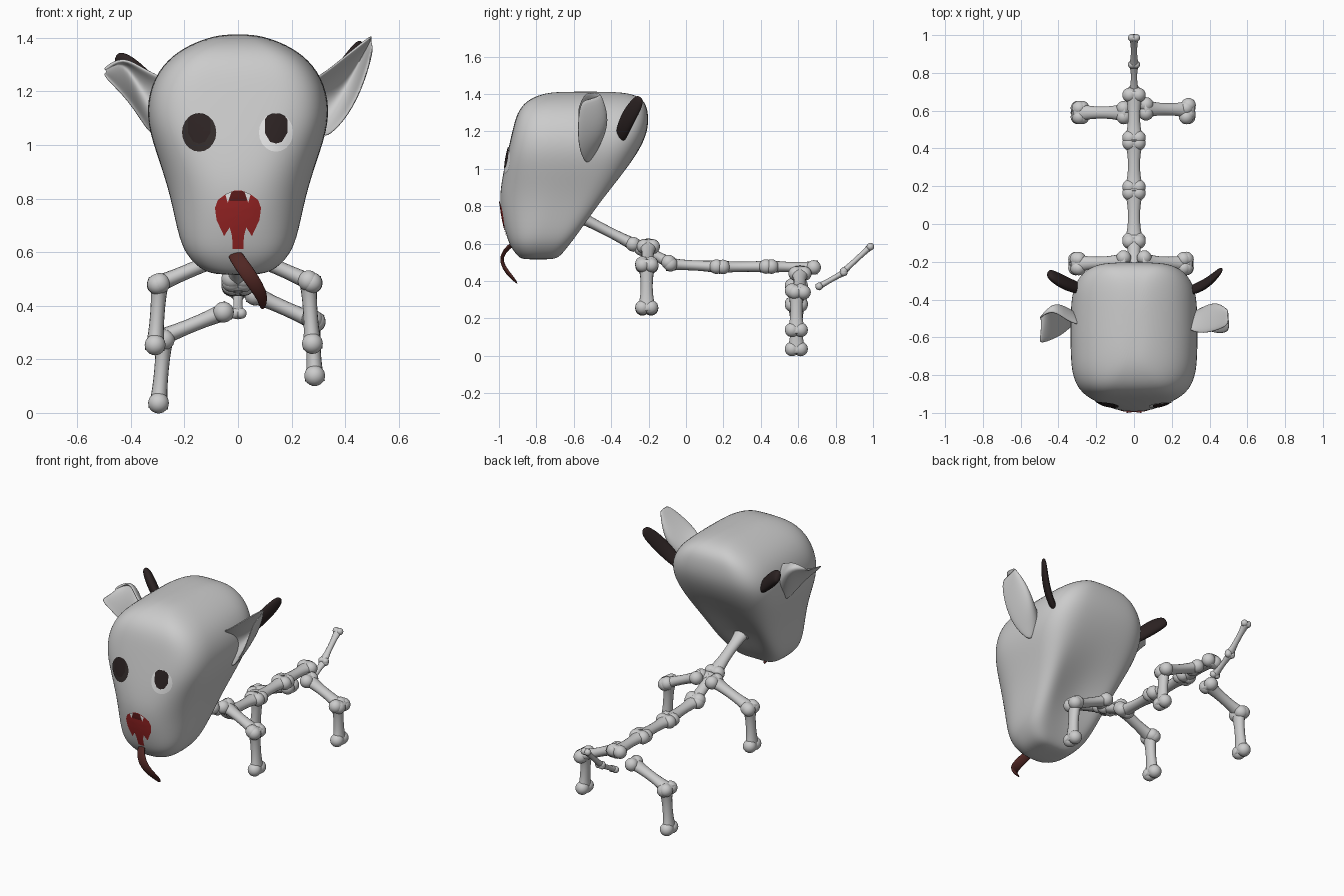
import bpy, bmesh, math
from mathutils import Vector
from mathutils.bvhtree import BVHTree

cube = bpy.data.objects.get("Cube")
if cube:
    bpy.data.objects.remove(cube, do_unlink=True)


def material(name, r, g, b):
    m = bpy.data.materials.new(name)
    m.use_nodes = True
    m.diffuse_color = (r, g, b, 1)
    node = next(n for n in m.node_tree.nodes if n.type == 'BSDF_PRINCIPLED')
    node.inputs["Base Color"].default_value = (r, g, b, 1)
    return m


bone_grey = material("bone grey", .6, .6, .6)
eye_white = material("eye white", .8, .8, .8)
socket_brown = material("socket brown", .033, .025, .024)
dark_brown = material("dark brown", .026, .017, .017)
mouth_red = material("mouth red", .32, .018, .018)
throat_red = material("throat red", .11, .01, .01)
tongue_brown = material("tongue brown", .08, .02, .017)


def finish(name, bm, mat, subdivide=0, thickness=0):
    bmesh.ops.recalc_face_normals(bm, faces=bm.faces)
    mesh = bpy.data.meshes.new(name)
    bm.to_mesh(mesh)
    bm.free()
    mesh.materials.append(mat)
    mesh.shade_smooth()
    ob = bpy.data.objects.new(name, mesh)
    bpy.context.collection.objects.link(ob)
    if thickness:
        solid = ob.modifiers.new("Thickness", 'SOLIDIFY')
        solid.thickness = thickness
        solid.offset = 0
    if subdivide:
        ob.modifiers.new("Smooth", 'SUBSURF').levels = subdivide
        ob.modifiers["Smooth"].render_levels = subdivide
    return ob


def loft(bm, rings, closed=True, caps=True):
    rows = [[bm.verts.new(p) for p in ring] for ring in rings]
    n = len(rows[0])
    for low, high in zip(rows, rows[1:]):
        for i in range(n if closed else n - 1):
            j = (i + 1) % n
            bm.faces.new((low[i], low[j], high[j], high[i]))
    if closed:
        bm.faces.new(rows[0][::-1])
        if caps:
            bm.faces.new(rows[-1])


def tube(bm, path, widths, depths, side, sides=12):
    """Elliptic tube along a path; widths run along the side direction."""
    path = [Vector(p) for p in path]
    rings = []
    for i, p in enumerate(path):
        along = (path[min(i + 1, len(path) - 1)] - path[max(i - 1, 0)]).normalized()
        u = Vector(side)
        u = (u - along * u.dot(along)).normalized()
        v = along.cross(u)
        angles = [math.tau * k / sides for k in range(sides)]
        rings.append([p + u * widths[i] * math.cos(a) + v * depths[i] * math.sin(a)
                      for a in angles])
    loft(bm, rings)


def power(value, n):
    return math.copysign(abs(value) ** (2 / n), value)


# Head: rounded box slices (height, half width, front, back, front squareness)
slices = [(.515, .07, -.87, -.71, 2.5), (.528, .13, -.895, -.67, 2.6),
          (.575, .182, -.935, -.625, 2.6), (.64, .22, -.962, -.56, 2.5),
          (.81, .252, -1.003, -.415, 2.2), (.95, .298, -.985, -.32, 2.7),
          (1.08, .342, -.957, -.252, 3.5), (1.2, .336, -.93, -.2, 4),
          (1.3, .285, -.905, -.2, 4), (1.365, .203, -.855, -.22, 4),
          (1.402, .11, -.77, -.28, 3.5), (1.413, .045, -.68, -.4, 3)]
rings = []
for z, hx, front, back, squareness in slices:
    ring = []
    hollow = .095 * math.exp(-((z - .8) / .17) ** 2)
    for k in range(32):
        a = math.tau * k / 32
        n = 4 if math.sin(a) > 0 else squareness
        x, y = power(math.cos(a), n), power(math.sin(a), n)
        # The back of the skull is hollow between its corner ridges
        dent = hollow * (1 - x * x) ** 1.6 if y > 0 else 0
        ring.append((hx * x, (front + back) / 2 + (back - front) / 2 * y - dent, z))
    rings.append(ring)
bm = bmesh.new()
loft(bm, rings)
head = finish("head", bm, bone_grey, 2)
bpy.context.view_layer.update()
surface = BVHTree.FromObject(head, bpy.context.evaluated_depsgraph_get())


def plate(name, outline, center, mat, lift):
    """Thin patch laid over the front of the head."""
    edge = []
    for p, q in zip(outline, outline[1:] + outline[:1]):
        edge += [Vector(p).lerp(Vector(q), t / 3) for t in range(3)]
    center = Vector(center)
    rings = []
    for s in (.05, .2, .4, .6, .8, 1):
        ring = []
        for p in edge:
            x, z = center.lerp(p, s)
            hit = surface.ray_cast(Vector((x, -2, z)), Vector((0, 1, 0)))[0]
            ring.append((x, hit.y - lift, z))
        rings.append(ring)
    bm = bmesh.new()
    loft(bm, rings, caps=False)
    return finish(name, bm, mat)


def oval(cx, cz, rx, rz):
    return [(cx + rx * math.cos(math.tau * k / 20), cz + rz * math.sin(math.tau * k / 20))
            for k in range(20)]


# Eyes
pupil = [(-.042, .04), (-.032, .054), (-.015, .062), (.015, .062), (.032, .054), (.042, .04),
         (.042, -.01), (.022, -.043), (0, -.05), (-.022, -.043), (-.042, -.01)]
for name, x, mat in (("right", -.145, socket_brown), ("left", .142, eye_white)):
    plate(name + "_eye", oval(x, 1.047, .064, .072), (x, 1.047), mat, .005)
    plate(name + "_pupil", [(x + px, 1.055 + pz) for px, pz in pupil],
          (x, 1.055), dark_brown, .009)

# Mouth, with notches between which the teeth stand
half = [(.012, .83), (.045, .817), (.075, .795), (.086, .765), (.08, .72),
        (.052, .66), (.031, .692), (.022, .66), (.02, .612)]
mouth = half + [(-x, z) for x, z in reversed(half)]
plate("mouth", mouth, (0, .745), mouth_red, .004)
plate("throat", [(-.045, .812), (-.015, .828), (.015, .828), (.045, .812), (.03, .79), (-.03, .79)],
      (0, .808), throat_red, .007)
for s in (-1, 1):
    plate("upper_tooth", [(s * .024, .826), (s * .048, .816), (s * .038, .785)],
          (s * .037, .81), eye_white, .009)

# Tongue
bm = bmesh.new()
tube(bm, [(-.02, -.9, .61), (-.01, -.95, .585), (.03, -.992, .53), (.07, -.975, .47),
          (.095, -.935, .425), (.092, -.9, .385)],
     [.024, .028, .03, .028, .022, .008], [.01] * 5 + [.004], (1, 0, .4))
finish("tongue", bm, tongue_brown, 1)

# Horns: a flat leaf on the left, a thicker blunt one on the right
horns = {"left": ([(.28, -.355, 1.15), (.35, -.335, 1.22), (.41, -.295, 1.3),
                   (.45, -.255, 1.36), (.462, -.245, 1.385)],
                  [.03, .044, .046, .036, .016], [.02, .022, .02, .015, .008]),
         "right": ([(-.27, -.345, 1.16), (-.34, -.325, 1.23), (-.4, -.295, 1.285),
                    (-.44, -.27, 1.315), (-.455, -.26, 1.322)],
                   [.035, .05, .052, .042, .024], [.022, .03, .03, .024, .014])}
for name, (path, widths, depths) in horns.items():
    bm = bmesh.new()
    tube(bm, path, widths, depths, (math.copysign(.5, path[0][0]), 1, -.85))
    finish(name + "_horn", bm, dark_brown, 2)


# Ears: cupped leaves through an upper rim, a deep middle and a lower rim
def ear(name, upper, middle, lower):
    rows = []
    for u, m, l in zip(upper, middle, lower):
        u, m, l = Vector(u), Vector(m), Vector(l)
        ctrl = m * 2 - (u + l) / 2
        rows.append([u * (1 - t) ** 2 + ctrl * 2 * t * (1 - t) + l * t * t
                     for t in (k / 8 for k in range(9))])
    bm = bmesh.new()
    loft(bm, rows, False)
    finish(name, bm, bone_grey, 2, .016)


ear("left_ear",
    [(.27, -.55, 1.24), (.33, -.58, 1.275), (.4, -.58, 1.33), (.505, -.54, 1.41)],
    [(.3, -.48, 1.13), (.38, -.435, 1.19), (.44, -.415, 1.28), (.5, -.46, 1.4)],
    [(.32, -.53, 1.02), (.39, -.57, 1.08), (.46, -.585, 1.2), (.505, -.57, 1.365)])
ear("right_ear",
    [(-.27, -.54, 1.25), (-.35, -.52, 1.28), (-.43, -.45, 1.335), (-.505, -.5, 1.28)],
    [(-.3, -.48, 1.14), (-.37, -.44, 1.21), (-.43, -.43, 1.285), (-.495, -.53, 1.275)],
    [(-.32, -.53, 1.03), (-.37, -.58, 1.11), (-.42, -.61, 1.18), (-.505, -.64, 1.265)])


# Bones: waisted shafts flaring into two knuckles at each end
def bone(name, a, b, side=(0, 1, 0), size=1.0):
    a, b, side = Vector(a), Vector(b), Vector(side)
    along = (b - a).normalized()
    side = (side - along * side.dot(along)).normalized()
    bm = bmesh.new()
    a2, b2 = a + along * .016 * size, b - along * .016 * size
    steps = [k / 14 for k in range(15)]
    flare = [abs(2 * t - 1) ** 2.3 for t in steps]
    tube(bm, [a2.lerp(b2, t) for t in steps], [(.032 + .024 * f) * size for f in flare],
         [(.027 + .01 * f) * size for f in flare], side, 16)
    for end in (a + along * .037 * size, b - along * .037 * size):
        for s in (-1, 1):
            ball = bmesh.ops.create_icosphere(bm, subdivisions=3, radius=.039 * size)
            bmesh.ops.translate(bm, verts=ball["verts"], vec=end + side * s * .023 * size)
    finish(name, bm, bone_grey)


# Neck, spine and tail lie in the middle plane
across = (1, 0, 0)
spine = [("neck", (-.6, .76), (-.25, .58)), ("shoulder_spine", (-.27, .59), (-.06, .485)),
         ("front_spine", (-.12, .492), (.2, .475)), ("middle_spine", (.16, .475), (.465, .478)),
         ("rear_spine", (.42, .478), (.72, .472))]
for name, a, b in spine:
    bone(name, (0, *a), (0, *b), across)
bone("tail_base", (0, .695, .362), (0, .86, .455), across, .52)
bone("tail_tip", (0, .83, .44), (0, 1, .597), across, .52)

# Legs as paths of two bones each, from the body outwards
legs = {"front_left": [(.02, -.2, .6), (.31, -.21, .47), (.26, -.21, .53), (.28, -.21, .222)],
        "front_right": [(-.02, -.2, .6), (-.335, -.21, .465), (-.29, -.21, .52), (-.312, -.21, .217)],
        "rear_left": [(.03, .61, .455), (.322, .605, .325), (.275, .59, .385), (.288, .59, .102)],
        "rear_right": [(-.02, .59, .39), (-.325, .59, .265), (-.272, .59, .31), (-.3, .59, 0)]}
for name, (hip, knee, shin, foot) in legs.items():
    bone(name + "_upper_leg", hip, knee)
    bone(name + "_lower_leg", shin, foot)
